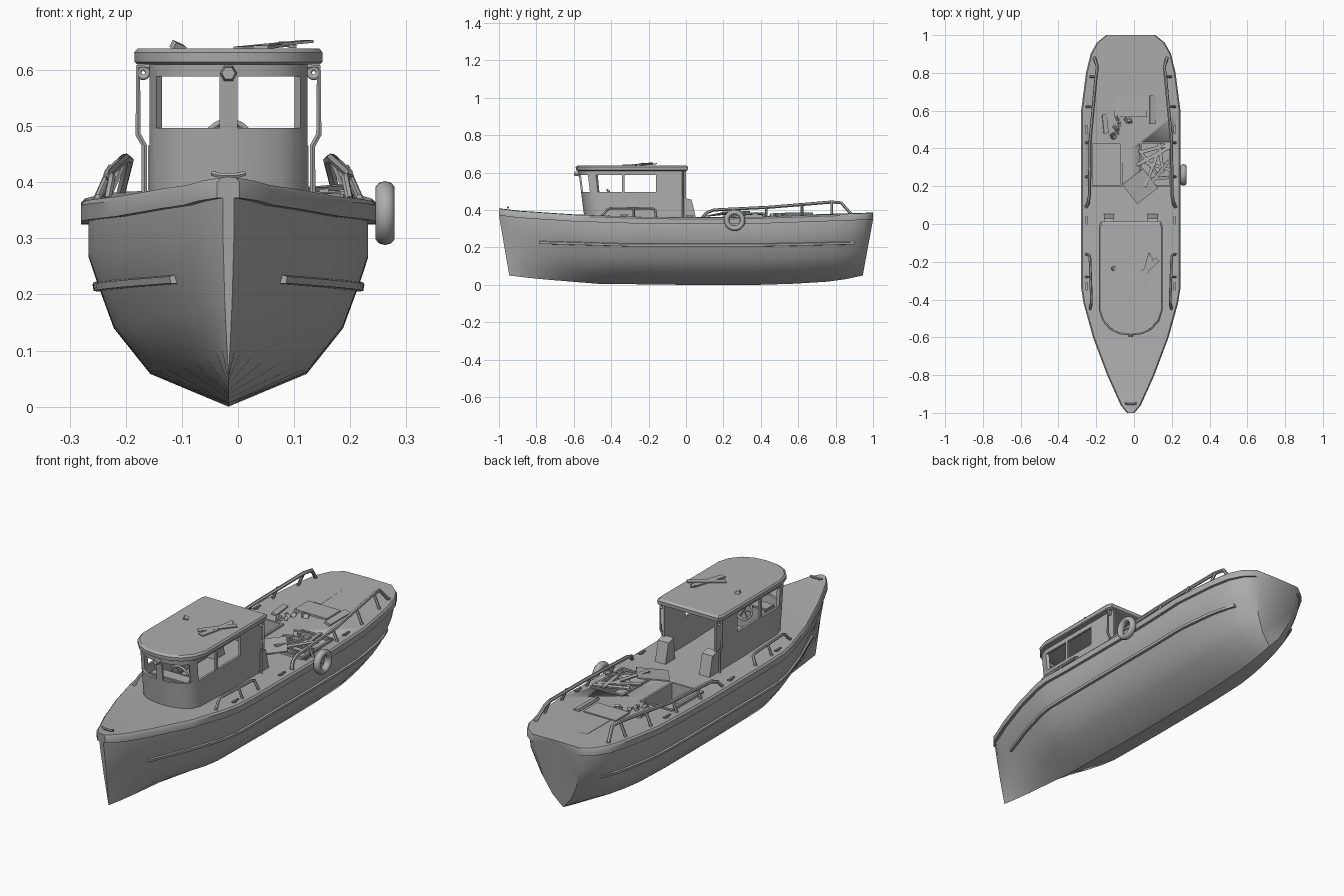
import bpy, bmesh, math, random
from mathutils import Vector, Matrix, Euler

if "Cube" in bpy.data.objects:
    bpy.data.objects.remove(bpy.data.objects["Cube"], do_unlink=True)
random.seed(4)
AXIS = -0.017          # hull centreline
GREY = (0.42, 0.42, 0.42, 1)
mat = bpy.data.materials.new("plain_grey")
mat.use_nodes = True
mat.diffuse_color = GREY
mat.node_tree.nodes["Principled BSDF"].inputs["Base Color"].default_value = GREY
parts = []


def finish(obj, angle=35):
    obj.data.materials.clear()
    obj.data.materials.append(mat)
    bpy.ops.object.select_all(action='DESELECT')
    obj.select_set(True)
    bpy.context.view_layer.objects.active = obj
    bpy.ops.object.shade_smooth_by_angle(angle=math.radians(angle))
    parts.append(obj)
    return obj


def from_bmesh(name, bm, angle=35):
    bmesh.ops.recalc_face_normals(bm, faces=bm.faces)
    me = bpy.data.meshes.new(name)
    bm.to_mesh(me)
    bm.free()
    obj = bpy.data.objects.new(name, me)
    bpy.context.collection.objects.link(obj)
    return finish(obj, angle)


def loft(name, rings, angle=35):
    bm = bmesh.new()
    rows = [[bm.verts.new(p) for p in r] for r in rings]
    n = len(rows[0])
    for a, b in zip(rows, rows[1:]):
        for i in range(n):
            bm.faces.new((a[i], a[(i + 1) % n], b[(i + 1) % n], b[i]))
    bm.faces.new(rows[0])
    bm.faces.new(rows[-1])
    return from_bmesh(name, bm, angle)


def box(name, centre, size, rot=(0, 0, 0), bevel=0):
    bm = bmesh.new()
    m = Matrix.Translation(centre) @ Euler(rot).to_matrix().to_4x4() @ Matrix.Diagonal((*size, 1))
    bmesh.ops.create_cube(bm, size=1, matrix=m)
    if bevel:
        bmesh.ops.bevel(bm, geom=bm.edges[:], offset=bevel, segments=2, affect='EDGES')
    return from_bmesh(name, bm)


def tube(name, pts, r=0.006):
    cu = bpy.data.curves.new(name, 'CURVE')
    cu.dimensions = '3D'
    cu.bevel_depth, cu.bevel_resolution, cu.use_fill_caps = r, 1, True
    sp = cu.splines.new('POLY')
    sp.points.add(len(pts) - 1)
    for q, p in zip(sp.points, pts):
        q.co = (*p, 1)
    obj = bpy.data.objects.new(name, cu)
    bpy.context.collection.objects.link(obj)
    bpy.ops.object.select_all(action='DESELECT')
    obj.select_set(True)
    bpy.context.view_layer.objects.active = obj
    bpy.ops.object.convert(target='MESH')
    return finish(bpy.context.object, 50)


def ring(name, centre, big, small, axis, squash=1):
    bpy.ops.mesh.primitive_torus_add(major_radius=big, minor_radius=small, major_segments=28, minor_segments=10)
    obj = bpy.context.object
    obj.name = name
    obj.data.transform(Matrix.Translation(centre) @ Vector((0, 0, 1)).rotation_difference(Vector(axis)).to_matrix().to_4x4()
                       @ Matrix.Diagonal((1, 1, squash, 1)))
    return finish(obj, 60)


def interp(tab, x):
    for (x0, v0), (x1, v1) in zip(tab, tab[1:]):
        if x <= x1:
            return v0 + (v1 - v0) * max(0, (x - x0) / (x1 - x0))
    return tab[-1][1]


# Hull: beam, sheer and keel lines along its length, lofted as one solid
BEAM = [(-1, .02), (-.96, .053), (-.8, .125), (-.6, .2), (-.42, .25), (-.34, .263),
        (.6, .263), (.8, .237), (.9, .213), (.96, .18), (1, .13)]
SHEER = [(-1, .408), (-.9, .395), (-.6, .375), (-.2, .362), (.3, .36), (1, .385)]
KEEL = [(-1, .05), (-.85, .033), (-.5, .006), (0, 0), (.5, 0), (.85, .02), (1, .05)]
PROFILE = [(0, 0), (.18, .56), (.43, .82), (.68, .94), (.82, 1), (1, 1)]
LIP = .036


def hull_point(y, f, out=0):
    top, low = interp(SHEER, y) - LIP, interp(KEEL, y)
    k = 1 + 1.1 * max(0, (-y - .4) / .6) + max(0, (y - .75) * 2)
    half = max(interp(BEAM, y) - .014, .01) * interp(PROFILE, f) ** k
    return Vector((half + out, y * (1 - .055 * (1 - f)), low + (top - low) * f))


def mirrored_ring(right, low, high):
    return [low] + right + [high] + [Vector((-p.x, p.y, p.z)) for p in reversed(right)]


stations = sorted({b[0] for b in BEAM} | {-.9, -.7, -.5, -.2, 0, .2, .4, .7})
rings = []
for y in stations:
    b, s = interp(BEAM, y), interp(SHEER, y)
    side = [hull_point(y, f) for f, _ in PROFILE[1:]]
    side += [Vector((b, y, s - LIP)), Vector((b, y, s - .008)), Vector((b - .007, y, s))]
    rings.append(mirrored_ring(side, hull_point(y, 0), Vector((0, y, s + .002))))
hull = loft("hull", rings, 40)

# Two open deck hatches with coamings
for hx in (-.128, .132):
    cutter = box("hatch_cutter", (hx, .315, .36), (.15, .22, .16))
    cutter.hide_render = True
    mod = hull.modifiers.new("hatch", 'BOOLEAN')
    mod.operation, mod.solver, mod.object = 'DIFFERENCE', 'EXACT', cutter
    bpy.context.view_layer.objects.active = hull
    bpy.ops.object.modifier_apply(modifier=mod.name)
    parts.remove(cutter)
    bpy.data.objects.remove(cutter, do_unlink=True)
    for s in (-1, 1):
        box("hatch_coaming_side", (hx + s * .079, .315, .364), (.01, .236, .016))
        box("hatch_coaming_end", (hx, .315 + s * .114, .364), (.15, .01, .016))

# Side stringers, railings and cleats on both sides
for s in (-1, 1):
    strip = []
    for i in range(25):
        y = -.8 + i * 1.72 / 24
        z = interp([(-.8, .227), (-.3, .213), (.4, .213), (1, .225)], y)
        top, low = interp(SHEER, y) - LIP, interp(KEEL, y)
        p = hull_point(y, (z - low) / (top - low))
        strip.append([Vector((s * (p.x + dx), p.y, p.z + dz)) for dx, dz in
                      ((-.015, -.009), (.009, -.007), (.011, .005), (-.012, .012))])
    loft("side_stringer", strip)

    def rail(y, h):
        return Vector((s * (interp(BEAM, y) - .026 - .45 * h), y, interp(SHEER, y) + h))

    tube("aft_rail", [rail(.09, 0), rail(.11, .025), rail(.15, .04), rail(.45, .05), rail(.78, .066),
                      rail(.83, .06), rail(.88, 0)], .0085)
    for y, h in ((.25, .043), (.43, .049), (.62, .058), (.78, .066)):
        tube("aft_rail_post", [rail(y, 0), rail(y, h)], .007)
    tube("forward_rail", [rail(-.45, 0), rail(-.42, .033), rail(-.4, .042), rail(-.18, .046),
                          rail(-.165, .04), rail(-.16, 0)], .007)
    tube("forward_rail_post", [rail(-.28, 0), rail(-.28, .044)])
    for y in (-.33, .02, .5):
        p = rail(y, .008)
        box("side_cleat", p, (.012, .045, .007), bevel=.002)
        box("cleat_foot", p - Vector((0, 0, .005)), (.008, .015, .012))
tube("bow_cleat", [(-.03, -.95, .416), (-.015, -.953, .412), (.015, -.953, .412), (.03, -.95, .416)], .005)

# Wheelhouse shell: plan outline with a leaning curved front
PLAN = [(.141, 0), (.141, -.16), (.141, -.34), (.141, -.46), (.128, -.5), (.095, -.525), (.05, -.54), (.016, -.545), (0, -.545)]


def plan_point(i, z, inset):
    x, y = PLAN[i]
    lean = -.03 * (z - .37) / .24 * max(0, (-y - .2) / .34)
    return Vector((x * (1 - inset / .141), y * (1 - inset / .56) + lean, z))


def wall(name, first, last, z0, z1):
    for s in (-1, 1):
        sections = []
        for i in range(first, last + 1):
            quad = (plan_point(i, z0, 0), plan_point(i, z1, 0), plan_point(i, z1, .011), plan_point(i, z0, .011))
            sections.append([Vector((s * p.x, p.y, p.z)) for p in quad])
        loft(name, sections)


END = len(PLAN) - 1
wall("lower_wall", 0, END, .35, .497)
wall("window_header", 0, END, .588, .615)
wall("rear_side_panel", 0, 1, .49, .6)
wall("front_centre_pillar", END - 1, END, .49, .6)
wall("front_corner_pillar", 3, 4, .49, .6)
for s in (-1, 1):
    box("side_window_post", (s * .136, -.335, .545), (.01, .014, .1))
    # Tapered lockers at the open rear and grab rails beside them
    lock = [[Vector((s * x, y, z)) for x, y, z in
             ((x0, -.02, .35), (x0, .055, .35), (x0, .03, .455), (x0, -.01, .465))] for x0 in (.088, .143)]
    loft("rear_locker", lock)
    tube("rear_grab_rail", [(s * .14, -.015, .605), (s * .161, -.015, .605), (s * .161, -.015, .485),
                            (s * .15, -.015, .465), (s * .15, -.015, .36)], .0055)
    ring("rail_collar", (s * .152, -.015, .595), .008, .005, (0, 1, 0))

# Roof slab with rounded rim
RIM = [(0, -.59), (.06, -.583), (.11, -.56), (.15, -.515), (.168, -.46), (.168, -.01), (.16, .012), (0, .012)]
outline = RIM + [(-x, y) for x, y in reversed(RIM[1:-1])]
layers = []
for z, k in ((.61, .97), (.614, .995), (.631, 1), (.638, .965)):
    layers.append([Vector((x * k, (y + .29) * k - .29, z)) for x, y in outline])
loft("roof", layers, 30)

# Headlamp, helm and console
bm = bmesh.new()
bmesh.ops.create_cone(bm, cap_ends=True, segments=6, radius1=.017, radius2=.012, depth=.035,
                      matrix=Matrix.Translation((0, -.58, .594)) @ Matrix.Rotation(math.pi / 2, 4, 'X') @ Matrix.Rotation(math.pi / 6, 4, 'Z'))
from_bmesh("front_lamp", bm)
box("helm_console", (0, -.47, .42), (.2, .07, .13), bevel=.006)
ring("helm_wheel", (0, -.41, .468), .042, .005, (0, 1, .25))
for k in range(3):
    a = k * math.pi / 3
    d = Vector((math.cos(a), 0, math.sin(a))) * .042
    tube("helm_spoke", [Vector((0, -.41, .468)) - d, Vector((0, -.41, .468)) + d], .003)

# Tyre fender
ring("tyre_fender", (.279, .26, .345), .043, .014, (1, 0, 0), 1.25)

# Loose timber, sheets and rubble on the deck and roof
DECK = .364
for x, y, length, turn, tilt in ((.13, .40, .17, .25, .06), (.12, .36, .2, .5, .02), (.13, .31, .16, -.3, .04),
                                 (.15, .27, .17, .9, -.05), (.11, .29, .2, 1.2, .05), (.16, .35, .16, 1.7, .02),
                                 (.09, .33, .15, 2.2, -.06), (.13, .24, .14, .1, .03)):
    box("loose_plank", (x, y, DECK + random.uniform(.012, .024)), (length, .017, .008), (random.uniform(-.2, .2), tilt, turn))
box("loose_sheet", (.05, .2, DECK + .017), (.14, .13, .006), (.08, -.12, .65))
box("long_board", (-.045, .77, DECK + .012), (.038, .18, .007), (.03, .02, .03))
box("flat_crate", (0, .62, DECK + .006), (.17, .105, .02))
box("side_board", (.115, .605, DECK + .013), (.03, .15, .012), (0, .3, 0))
box("short_board", (-.135, .53, DECK + .012), (.025, .1, .01), (0, .2, .1))
for _ in range(11):
    r = random.uniform(.01, .024)
    box("deck_rubble", (random.uniform(-.1, .0), random.uniform(.46, .57), DECK + .007), (r, r * 1.4, .012),
        [random.uniform(0, 1) for _ in range(3)])
box("roof_plank_long", (.08, -.245, .645), (.17, .027, .005), (0, -.07, .75))
box("roof_plank_cross", (.08, -.255, .643), (.17, .028, .006), (0, -.03, 1.3))
box("roof_plank_short", (.105, -.185, .645), (.06, .014, .005), (0, -.1, 1.9))
box("roof_rubble", (-.09, -.235, .641), (.022, .018, .014), (.3, .4, .5))

for obj in parts:
    obj.location.x += AXIS
